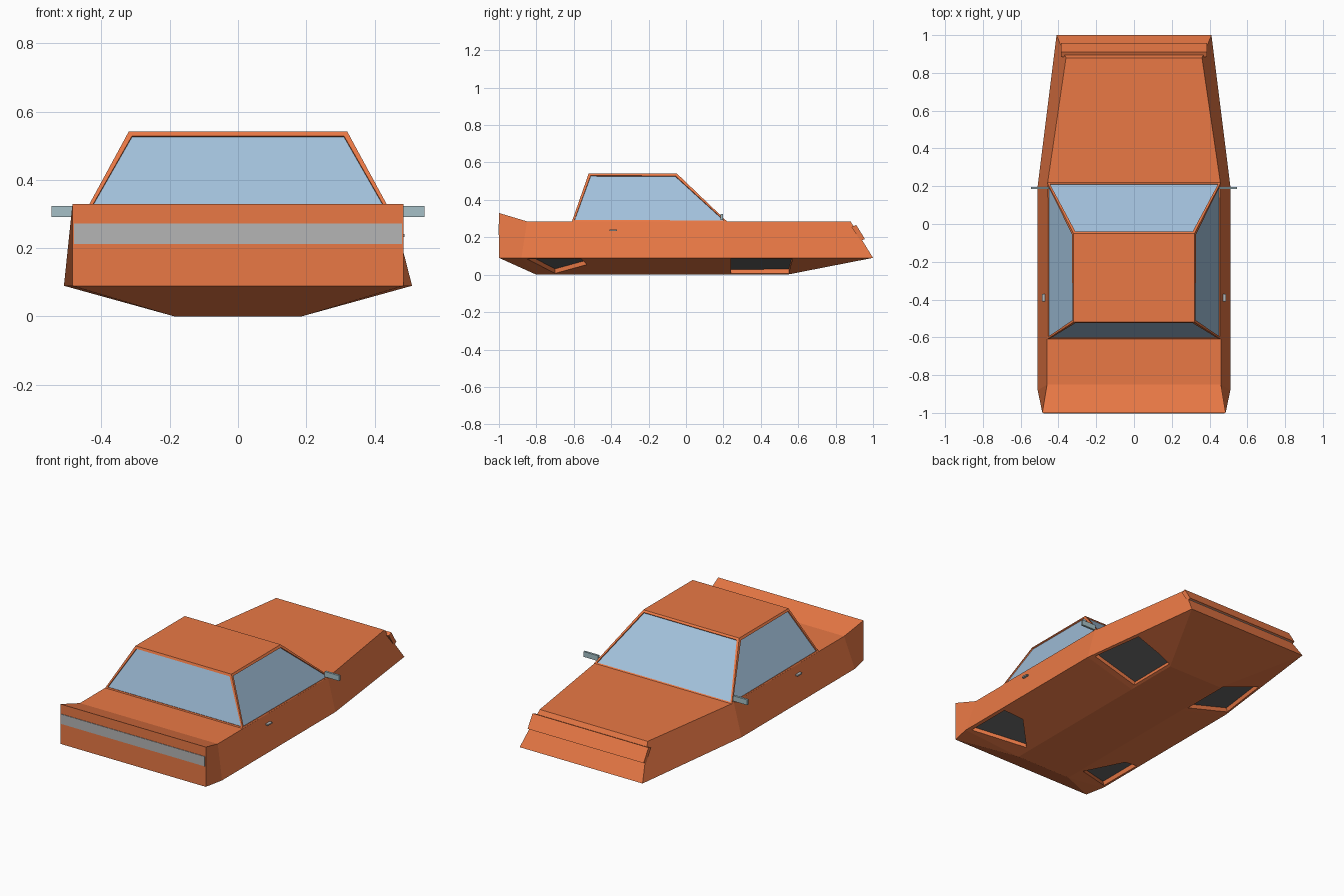
import bpy, bmesh
from mathutils import Vector

if "Cube" in bpy.data.objects:
    bpy.data.objects.remove(bpy.data.objects["Cube"])


def material(name, rgb):
    m = bpy.data.materials.new(name)
    m.diffuse_color = (*rgb, 1)
    m.use_nodes = True
    m.node_tree.nodes["Principled BSDF"].inputs["Base Color"].default_value = m.diffuse_color
    return m


ORANGE = material("orange_paint", (0.82, 0.19, 0.06))
GLASS = material("window_glass", (0.36, 0.53, 0.71))
DARK = material("dark_rubber", (0.13, 0.13, 0.13))
SILVER = material("silver", (0.46, 0.46, 0.46))
MIRROR = material("mirror_grey", (0.38, 0.53, 0.57))


def finish(name, bm, *mats, recalc=True):
    if recalc:
        bmesh.ops.recalc_face_normals(bm, faces=bm.faces)
    me = bpy.data.meshes.new(name)
    bm.to_mesh(me)
    bm.free()
    ob = bpy.data.objects.new(name, me)
    bpy.context.collection.objects.link(ob)
    for m in mats:
        me.materials.append(m)
    return ob


def loft(bm, rings, caps=True):
    """Skin a list of closed rings with quads."""
    vs = [[bm.verts.new(p) for p in r] for r in rings]
    n = len(vs[0])
    for a, b in zip(vs, vs[1:]):
        for i in range(n):
            bm.faces.new((a[i], a[(i + 1) % n], b[(i + 1) % n], b[i]))
    if caps:
        bm.faces.new(vs[0])
        bm.faces.new(vs[-1])
    return vs


def rect(x, y0, y1, z):
    return [(-x, y0, z), (x, y0, z), (x, y1, z), (-x, y1, z)]


def box(name, lo, hi, mat, mirror=False):
    bm = bmesh.new()
    for s in ((1, -1) if mirror else (1,)):
        loft(bm, [[(s * x, y, z) for x, y in ((lo[0], lo[1]), (hi[0], lo[1]), (hi[0], hi[1]), (lo[0], hi[1]))]
                  for z in (lo[2], hi[2])])
    return finish(name, bm, mat)


# Body shell: stations of (floor y, sill y, sill x, shoulder y, shoulder x, shoulder z)
stations = [(-0.80, -1.00, 0.485, -1.00, 0.485, 0.33),
            (-0.80, -0.88, 0.51, -0.85, 0.46, 0.285),
            (0.20, 0.20, 0.51, 0.20, 0.46, 0.285),
            (0.54, 1.00, 0.41, 0.88, 0.36, 0.285)]
rings = []
for fy, sy, sx, ty, tx, tz in stations:
    half = [(0.185, fy, 0), (sx, sy, 0.09), (tx, ty, tz)]
    rings.append(half + [(-x, y, z) for x, y, z in reversed(half)])
bm = bmesh.new()
vs = loft(bm, rings, caps=False)
for end in (vs[0], vs[-1]):
    bm.faces.new((end[0], end[1], end[4], end[5]))
    bm.faces.new((end[1], end[2], end[3], end[4]))
bmesh.ops.remove_doubles(bm, verts=bm.verts, dist=1e-4)
body = finish("car_body", bm, ORANGE)

# Wheel wells sunk into the sloping underside, with dark panels inside
wells = [[(0.49, 0.24, 0.085), (0.20, 0.24, 0.004), (0.20, 0.55, 0.006), (0.445, 0.57, 0.082)],
         [(0.49, -0.85, 0.085), (0.49, -0.56, 0.085), (0.38, -0.53, 0.054), (0.21, -0.70, 0.007)]]
cut, panels = bmesh.new(), bmesh.new()
for well in wells:
    for s in (1, -1):
        pts = [Vector((s * x, y, z)) for x, y, z in well]
        depth = Vector((-0.007 * s, 0, 0.026))
        loft(cut, [[p - depth * 2 for p in pts], [p + depth for p in pts]])
        f = panels.faces.new([panels.verts.new(p + depth * 0.92) for p in pts])
        f.normal_update()
        if f.normal.z > 0:
            f.normal_flip()
finish("wheel_panels", panels, DARK, recalc=False)
cutter = finish("wheel_well_cutter", cut, ORANGE)
cutter.hide_render = True
cutter.hide_viewport = True
mod = body.modifiers.new("wheel_wells", 'BOOLEAN')
mod.operation = 'DIFFERENCE'
mod.solver = 'EXACT'
mod.object = cutter

# Cabin with inset windows on all four sides
bm = bmesh.new()
loft(bm, [rect(0.46, -0.61, 0.22, 0.284), rect(0.32, -0.52, -0.05, 0.542)])
bmesh.ops.recalc_face_normals(bm, faces=bm.faces)
windows = [f for f in bm.faces if abs(f.normal.z) < 0.95]
bmesh.ops.inset_individual(bm, faces=windows, thickness=0.017, depth=0)
bmesh.ops.inset_individual(bm, faces=windows, thickness=0.001, depth=-0.006)
for f in windows:
    f.material_index = 1
finish("cabin", bm, ORANGE, GLASS, recalc=False)

# Front light strip
box("front_light", (-0.48, -1.003, 0.213), (0.48, -0.99, 0.272), SILVER)

# Rear light: raised housing parallel to the sloping tail, with a silver inset
bm = bmesh.new()
profile = [(0.885, 0.255), (0.91, 0.266), (0.957, 0.190), (0.932, 0.182)]
loft(bm, [[(x, y, z) for y, z in profile] for x in (-0.387, 0.387)])
bmesh.ops.recalc_face_normals(bm, faces=bm.faces)
lens = [max(bm.faces, key=lambda f: f.calc_center_median().y)]
bmesh.ops.inset_individual(bm, faces=lens, thickness=0.012, depth=0)
bmesh.ops.inset_individual(bm, faces=lens, thickness=0.001, depth=-0.005)
lens[0].material_index = 1
finish("rear_light", bm, ORANGE, SILVER, recalc=False)

# Side mirrors and door handles
box("side_mirrors", (0.45, 0.184, 0.292), (0.546, 0.197, 0.324), MIRROR, mirror=True)
box("door_handles", (0.465, -0.41, 0.233), (0.488, -0.37, 0.241), SILVER, mirror=True)
